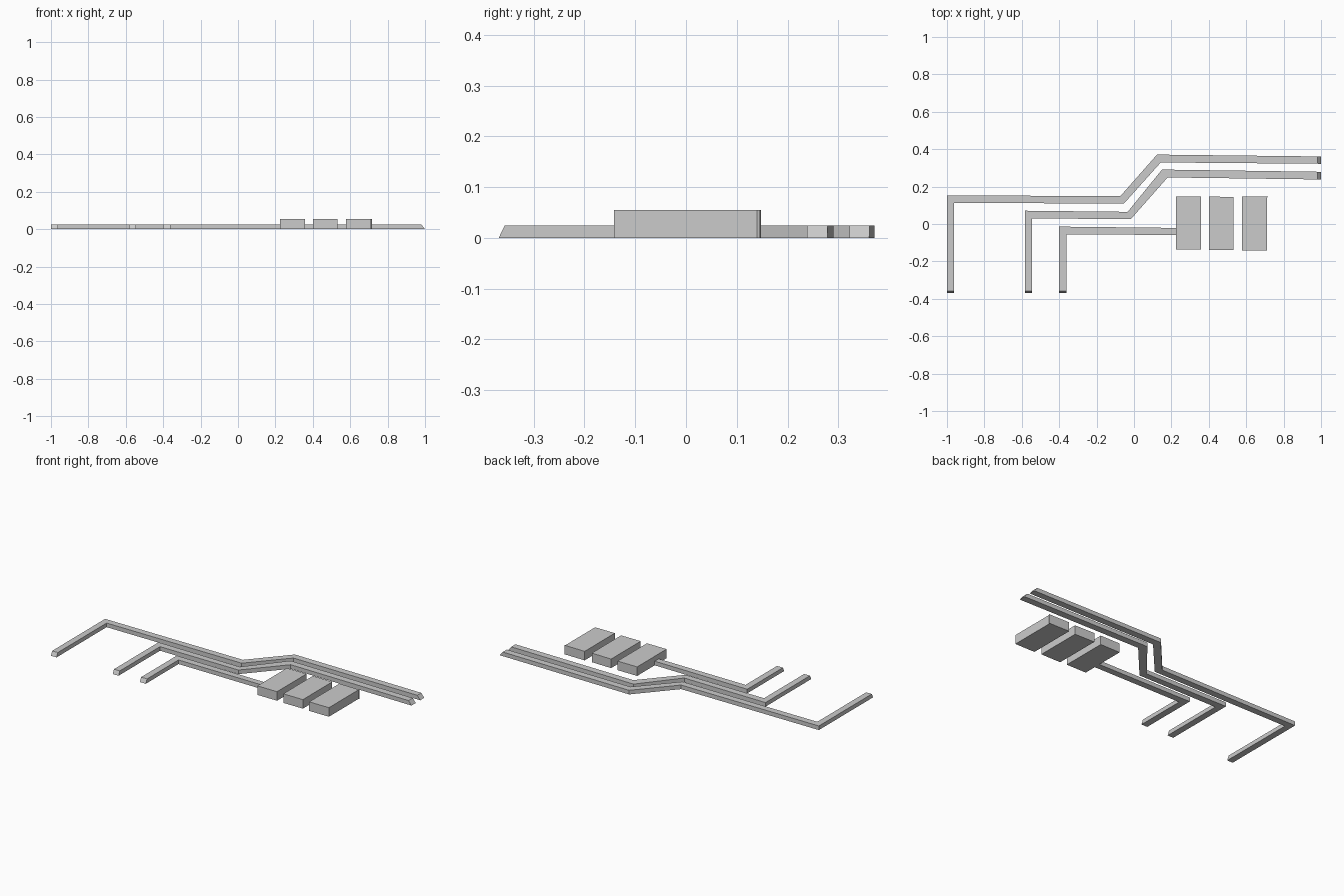
import bpy
import bmesh
from mathutils import Vector

cube = bpy.data.objects.get("Cube")
if cube:
    bpy.data.objects.remove(cube, do_unlink=True)

grey = bpy.data.materials.new("light grey")
grey.use_nodes = True
grey.diffuse_color = (0.6, 0.6, 0.6, 1)
grey.node_tree.nodes["Principled BSDF"].inputs["Base Color"].default_value = (0.6, 0.6, 0.6, 1)


def finish(bm, name):
    bmesh.ops.recalc_face_normals(bm, faces=bm.faces)
    mesh = bpy.data.meshes.new(name)
    bm.to_mesh(mesh)
    bm.free()
    mesh.materials.append(grey)
    bpy.context.collection.objects.link(bpy.data.objects.new(name, mesh))


def pull_back(side, start, end):
    """Shorten a path at both ends, for the sloped end faces."""
    pts = [Vector(p) for p in side]
    first = (pts[1] - pts[0]).normalized() * start
    last = (pts[-2] - pts[-1]).normalized() * end
    pts[0] += first
    pts[-1] += last
    return pts


def bar(name, outer, inner, end_slope, height=0.025):
    """Flat bent bar between an outer and an inner edge path."""
    bm = bmesh.new()
    rings = []
    tops = [pull_back(s, 0.012, end_slope) for s in (outer, inner)]
    for o, i, ot, it in zip(outer, inner, *tops):
        rings.append([bm.verts.new((*p, z)) for p, z in
                      ((o, 0), (i, 0), (it, height), (ot, height))])
    for a, b in zip(rings, rings[1:]):
        for k in range(4):
            n = (k + 1) % 4
            bm.faces.new((a[k], a[n], b[n], b[k]))
    bm.faces.new(rings[0])
    bm.faces.new(rings[-1])
    finish(bm, name)


def block(name, outline, height=0.055):
    """Upright prism from a plan outline."""
    bm = bmesh.new()
    base = bm.faces.new([bm.verts.new((*p, 0)) for p in outline])
    top = bmesh.ops.extrude_face_region(bm, geom=[base], use_keep_orig=True)
    verts = [v for v in top["geom"] if isinstance(v, bmesh.types.BMVert)]
    bmesh.ops.translate(bm, vec=(0, 0, height), verts=verts)
    finish(bm, name)


FRONT = -0.369

# Three bent bars
bar("long_bar",
    [(-1, FRONT), (-1, 0.152), (-0.072, 0.15), (0.123, 0.371), (1, 0.361)],
    [(-0.962, FRONT), (-0.962, 0.112), (-0.053, 0.11), (0.143, 0.329), (1, 0.322)], 0.02)
bar("middle_bar",
    [(-0.584, FRONT), (-0.584, 0.071), (-0.034, 0.065), (0.15, 0.291), (1, 0.279)],
    [(-0.545, FRONT), (-0.545, 0.029), (-0.016, 0.027), (0.18, 0.249), (1, 0.238)], 0.02)
bar("short_bar",
    [(-0.402, FRONT), (-0.402, -0.014), (0.23, -0.021)],
    [(-0.362, FRONT), (-0.362, -0.055), (0.23, -0.059)], 0)

# Row of three blocks
block("left_block", [(0.225, -0.135), (0.357, -0.135), (0.357, 0.148), (0.225, 0.148)])
block("middle_block", [(0.401, -0.138), (0.533, -0.138), (0.533, 0.144), (0.401, 0.147)])
block("right_block", [(0.578, -0.142), (0.711, -0.142), (0.711, 0.14),
                      (0.716, 0.146), (0.578, 0.148)])
